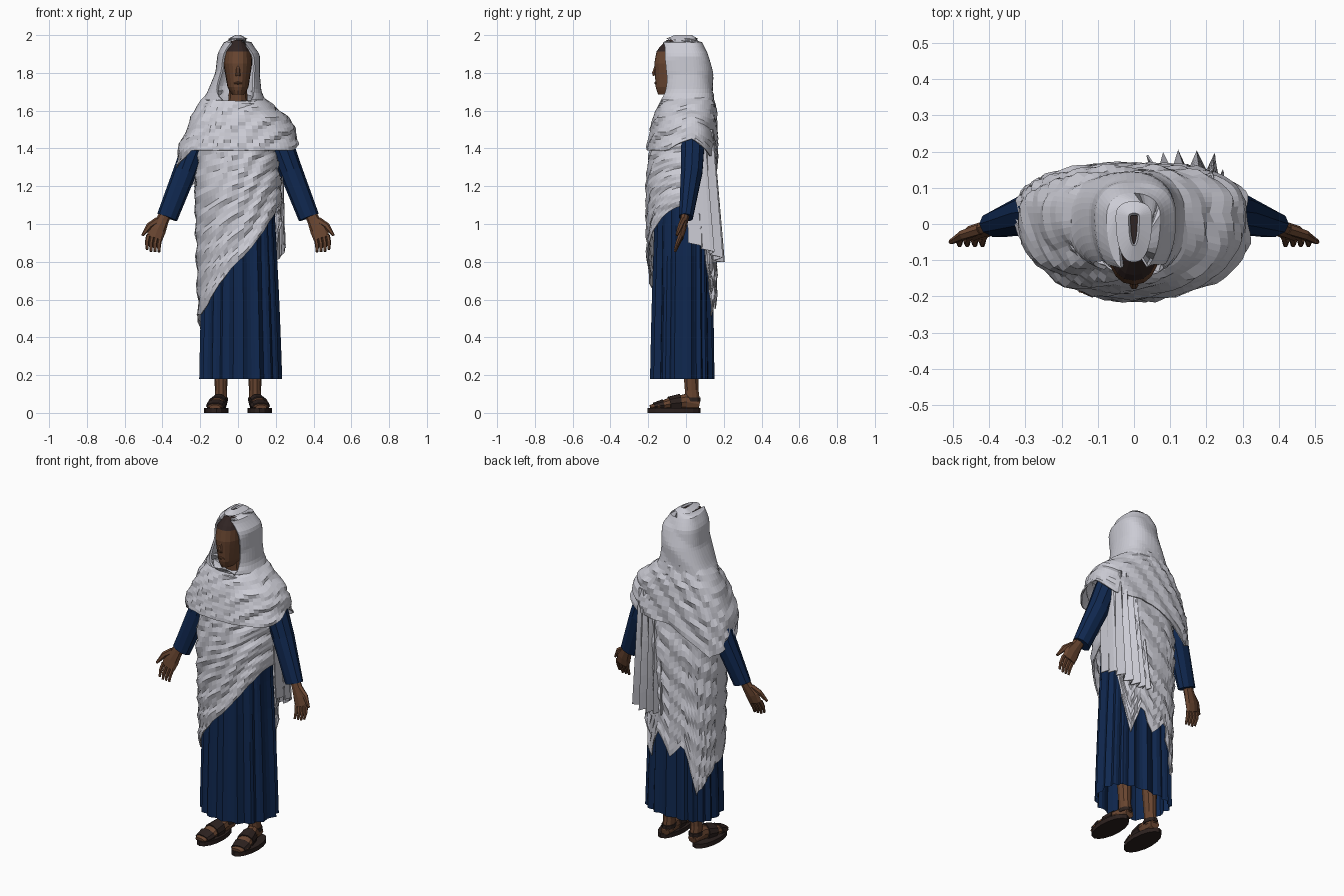
import bpy, bmesh, math
from mathutils import Vector

if "Cube" in bpy.data.objects:
    bpy.data.objects.remove(bpy.data.objects["Cube"])


def material(name, red, green, blue):
    mat = bpy.data.materials.new(name)
    mat.use_nodes = True
    mat.diffuse_color = (red, green, blue, 1)
    shader = mat.node_tree.nodes["Principled BSDF"]
    shader.inputs["Base Color"].default_value = (red, green, blue, 1)
    shader.inputs["Roughness"].default_value = 0.9
    return mat


WHITE = material("pale_cloth", 0.6, 0.6, 0.66)
BLUE = material("navy_cloth", 0.005, 0.021, 0.08)
SKIN = material("brown_skin", 0.14, 0.06, 0.03)
DARK = material("dark_leather", 0.025, 0.015, 0.013)
HAIR = material("black_hair", 0.03, 0.018, 0.017)
SIDEWAYS, UPRIGHT = Vector((0, 1, 0)), Vector((0, 0, 1))


def interp(table, key):
    """Blend the rows of a table sorted by its first column."""
    key = min(max(key, table[0][0]), table[-1][0])
    for low, high in zip(table, table[1:]):
        if key <= high[0]:
            t = (key - low[0]) / (high[0] - low[0])
            return [p + (q - p) * t for p, q in zip(low[1:], high[1:])]


def grid(name, point, columns, rows, mat, caps=False, thick=0):
    """Sheet of quads from point(u, v), welded where it closes."""
    bm = bmesh.new()
    verts = [[bm.verts.new(point(i / columns, j / rows)) for i in range(columns + 1)]
             for j in range(rows + 1)]
    for low, high in zip(verts, verts[1:]):
        for i in range(columns):
            bm.faces.new((low[i], low[i + 1], high[i + 1], high[i]))
    if caps:
        bm.faces.new(verts[0][:-1])
        bm.faces.new(verts[-1][:-1])
    bmesh.ops.remove_doubles(bm, verts=bm.verts, dist=0.0005)
    bmesh.ops.recalc_face_normals(bm, faces=bm.faces)
    mesh = bpy.data.meshes.new(name)
    bm.to_mesh(mesh)
    bm.free()
    mesh.materials.append(mat)
    obj = bpy.data.objects.new(name, mesh)
    bpy.context.collection.objects.link(obj)
    if thick:
        modifier = obj.modifiers.new("cloth_thickness", "SOLIDIFY")
        modifier.thickness = thick
    return obj


def wave(t):
    return abs(t % 1 - 0.5) * 4 - 1


def drape(angle, x, z):
    """Diagonal folds rising to the left shoulder."""
    bend = 0.05 * math.sin(2 * angle + 5 * z)
    return 0.008 * wave((z - x + bend) * 8) + 0.004 * wave((z - x / 2) * 19)


def pleats(angle, x, z):
    """Upright folds that deepen towards the ground."""
    turn = angle / math.tau
    return min(1, 1.6 - z) * (0.01 * wave(turn * 17) + 0.004 * wave(turn * 29))


def soft_folds(angle, x, z):
    return 0.005 * wave(z * 5 - x * 4) * min(1, (2 - z) * 12)


def no_opening(z):
    return 0


def face_opening(z):
    """Half the angle left open around the face."""
    return 0.8 * math.sqrt(max(0, 1 - abs((z - 1.81) / 0.17) ** 3))


def shell(name, mat, rows, columns, steps, top, hem, fold=None, opening=no_opening, middle=0.03, **options):
    """Loft of rounded rings: rows give z, then reach to the right, left, front and back."""
    def point(u, v):
        angle = math.tau * u - math.pi
        bottom = hem(math.degrees(angle))
        z = bottom + (top(angle) - bottom) * v
        half = opening(z)
        if half:
            angle = -math.pi / 2 + half + u * (math.tau - 2 * half)
        right, left, front, back = interp(rows, z)
        c, s = math.cos(angle), math.sin(angle)
        x = math.copysign(abs(c) ** 0.85, c) * (left if c > 0 else right)
        y = math.copysign(abs(s) ** 0.85, s) * (back - middle if s > 0 else front + middle)
        push = fold(angle, x, z) if fold else 0
        return (x + push * c, middle + y + push * s, z)
    return grid(name, point, columns, steps, mat, **options)


def tube(name, mat, stations, side=1, sides=10, ref=SIDEWAYS):
    """Closed tube through stations of x, y, z, half width and half depth."""
    centres = [Vector((x * side, y, z)) for x, y, z, _, _ in stations]
    last = len(centres) - 1

    def point(u, v):
        k = round(v * last)
        along = (centres[min(k + 1, last)] - centres[max(k - 1, 0)]).normalized()
        across = along.cross(ref).normalized()
        angle = math.tau * u
        width, depth = stations[k][3:]
        return (centres[k] + across * math.cos(angle) * width
                + across.cross(along) * math.sin(angle) * depth)
    return grid(name, point, sides, last, mat, caps=True)


# Long pleated dress
shell("dress", BLUE, [(0.2, 0.2, 0.22, 0.18, 0.14), (1.5, 0.17, 0.17, 0.15, 0.12)], 68, 8,
      top=lambda angle: 1.48, hem=lambda deg: 0.18, fold=pleats)


# Shawl wound around the body: straight diagonal hem in front, ragged hem behind
def body_hem(deg):
    if deg < 0:
        return max(0.52, 0.8 + 0.3 * math.cos(math.radians(deg)))
    return interp([(0, 1.1), (30, 0.85), (55, 0.5), (75, 0.7), (90, 0.55),
                   (110, 0.65), (135, 0.35), (180, 0.5)], deg)[0]


shell("body_shawl", WHITE, [(0.5, 0.21, 0.23, 0.2, 0.16), (1.2, 0.23, 0.23, 0.21, 0.16),
                            (1.5, 0.2, 0.19, 0.18, 0.14)], 64, 26,
      top=lambda angle: 1.47, hem=body_hem, fold=drape, thick=0.006)


# Shoulder part of the shawl, open over both upper arms
def shoulder_hem(deg):
    return interp([(-180, 1.28), (-140, 1.39), (-30, 1.39), (0, 1.45), (45, 1.36),
                   (90, 1.35), (135, 1.2), (180, 1.28)], deg)[0]


shell("shoulder_shawl", WHITE, [(1.2, 0.33, 0.32, 0.2, 0.16), (1.4, 0.31, 0.325, 0.2, 0.16),
                                (1.55, 0.25, 0.28, 0.17, 0.155), (1.6, 0.22, 0.21, 0.15, 0.155),
                                (1.7, 0.15, 0.1, 0.1, 0.13)], 64, 14,
      top=lambda angle: 1.68 + 0.03 * math.sin(angle), hem=shoulder_hem, fold=drape, thick=0.006)

# Hood with an oval face opening
shell("hood", WHITE, [(1.6, 0.21, 0.18, 0.14, 0.15), (1.7, 0.16, 0.12, 0.14, 0.145),
                      (1.8, 0.125, 0.12, 0.15, 0.14), (1.9, 0.105, 0.11, 0.15, 0.12),
                      (1.97, 0.07, 0.07, 0.13, 0.08), (2, 0.015, 0.015, 0.06, 0.03)], 36, 22,
      top=lambda angle: 2, hem=lambda deg: 1.58, fold=soft_folds, opening=face_opening,
      middle=0.02, thick=0.012)

# Loose pleated end hanging behind the left shoulder
tail_path = [(0, 0.04, 0.155), (0.3, 0.12, 0.175), (0.6, 0.22, 0.175), (0.8, 0.25, 0.12), (1, 0.245, 0.03)]


def tail_point(u, v):
    x, y = interp(tail_path, u)
    ripple = wave(u * 6.5) * (0.036 - 0.03 * v)
    bottom = 0.8 + 0.2 * max(0, u - 0.5)
    return (x * (1 - v / 4) + 0.05 * v - ripple / 50,
            min(0.22, y - 0.035 * v + ripple * (1 - u / 2)),
            bottom + (1.5 - bottom) * v)


grid("hanging_shawl_end", tail_point, 39, 7, WHITE, thick=0.006)

# Head, with hair above the forehead
head = shell("head", SKIN, [(1.68, 0.03, 0.03, 0.145, 0.05), (1.72, 0.055, 0.055, 0.16, 0.05),
                            (1.85, 0.078, 0.075, 0.168, 0.09), (1.92, 0.073, 0.07, 0.155, 0.08),
                            (1.975, 0.03, 0.03, 0.1, 0.03)], 20, 14,
             top=lambda angle: 1.975, hem=lambda deg: 1.685, middle=-0.03, caps=True)
head.data.materials.append(HAIR)
for face in head.data.polygons:
    face.material_index = int(face.center.z > 1.91)
tube("nose", SKIN, [(0, -0.16, 1.84, 0.007, 0.006), (0, -0.17, 1.8, 0.012, 0.011),
                    (0, -0.168, 1.785, 0.013, 0.009)], sides=6)
tube("lips", SKIN, [(-0.02, -0.158, 1.745, 0.003, 0.003), (0, -0.162, 1.747, 0.008, 0.006),
                    (0.02, -0.158, 1.745, 0.003, 0.003)], sides=6)
tube("neck", SKIN, [(0, -0.03, 1.55, 0.06, 0.055), (0, -0.05, 1.74, 0.045, 0.045)])

# Foot sections from toe to heel: y, then x, z, half width and half depth
foot_rows = [(-0.19, 0.122, 0.03, 0.03, 0.012), (-0.15, 0.12, 0.035, 0.05, 0.02),
             (-0.08, 0.11, 0.05, 0.044, 0.034), (0, 0.095, 0.058, 0.035, 0.045),
             (0.07, 0.09, 0.045, 0.028, 0.025)]


def foot_piece(name, mat, side, stops, swell=0):
    stations = []
    for y in stops:
        x, z, width, depth = interp(foot_rows, y)
        stations.append((x, y, z, width + swell, depth + swell))
    tube(name, mat, stations, side, ref=UPRIGHT)


for side, label in ((1, "left_"), (-1, "right_")):
    # Sleeves
    tube(label + "sleeve", BLUE, [(0.19, 0.035, 1.53, 0.06, 0.055), (0.235, 0.035, 1.4, 0.066, 0.064),
                                  (0.28, 0.03, 1.28, 0.062, 0.06), (0.375, 0, 1.035, 0.056, 0.038)], side)

    # Hands, palms turned forward
    tube(label + "palm", SKIN, [(0.375, 0, 1.07, 0.03, 0.024), (0.4, -0.01, 1.02, 0.034, 0.022),
                                (0.427, -0.02, 0.97, 0.046, 0.02), (0.442, -0.03, 0.925, 0.043, 0.016)],
         side, sides=8)
    for i, finger in enumerate(("index", "middle", "ring", "little")):
        x = 0.475 - 0.021 * i
        z = 0.94 - 0.006 * i
        length = 0.08 - 0.005 * abs(i - 1)
        tube(label + finger + "_finger", SKIN, [(x, -0.03, z, 0.0115, 0.013),
                                                (x + 0.007, -0.045, z - length / 2, 0.011, 0.011),
                                                (x + 0.006, -0.058, z - length, 0.007, 0.007)], side, sides=6)
    tube(label + "thumb", SKIN, [(0.425, -0.015, 1.02, 0.018, 0.016), (0.47, -0.03, 0.99, 0.017, 0.014),
                                 (0.506, -0.05, 0.94, 0.007, 0.007)], side, sides=6)

    # Legs and feet
    tube(label + "leg", SKIN, [(0.09, 0.035, 0.05, 0.032, 0.042), (0.09, 0.03, 0.12, 0.032, 0.038),
                               (0.09, 0.01, 0.6, 0.055, 0.055)], side)
    foot_piece(label + "foot", SKIN, side, [row[0] for row in reversed(foot_rows)])

    # Sandals
    tube(label + "sandal_sole", DARK, [(0.115, -0.063, z, 0.064, 0.14) for z in (0, 0.026)], side, sides=16)
    foot_piece(label + "instep_strap", DARK, side, (-0.03, -0.09), swell=0.007)
    foot_piece(label + "toe_strap", DARK, side, (-0.12, -0.17), swell=0.006)
    tube(label + "heel_strap", DARK, [(0.09, 0.033, z, 0.037, 0.046) for z in (0.06, 0.082)], side)
